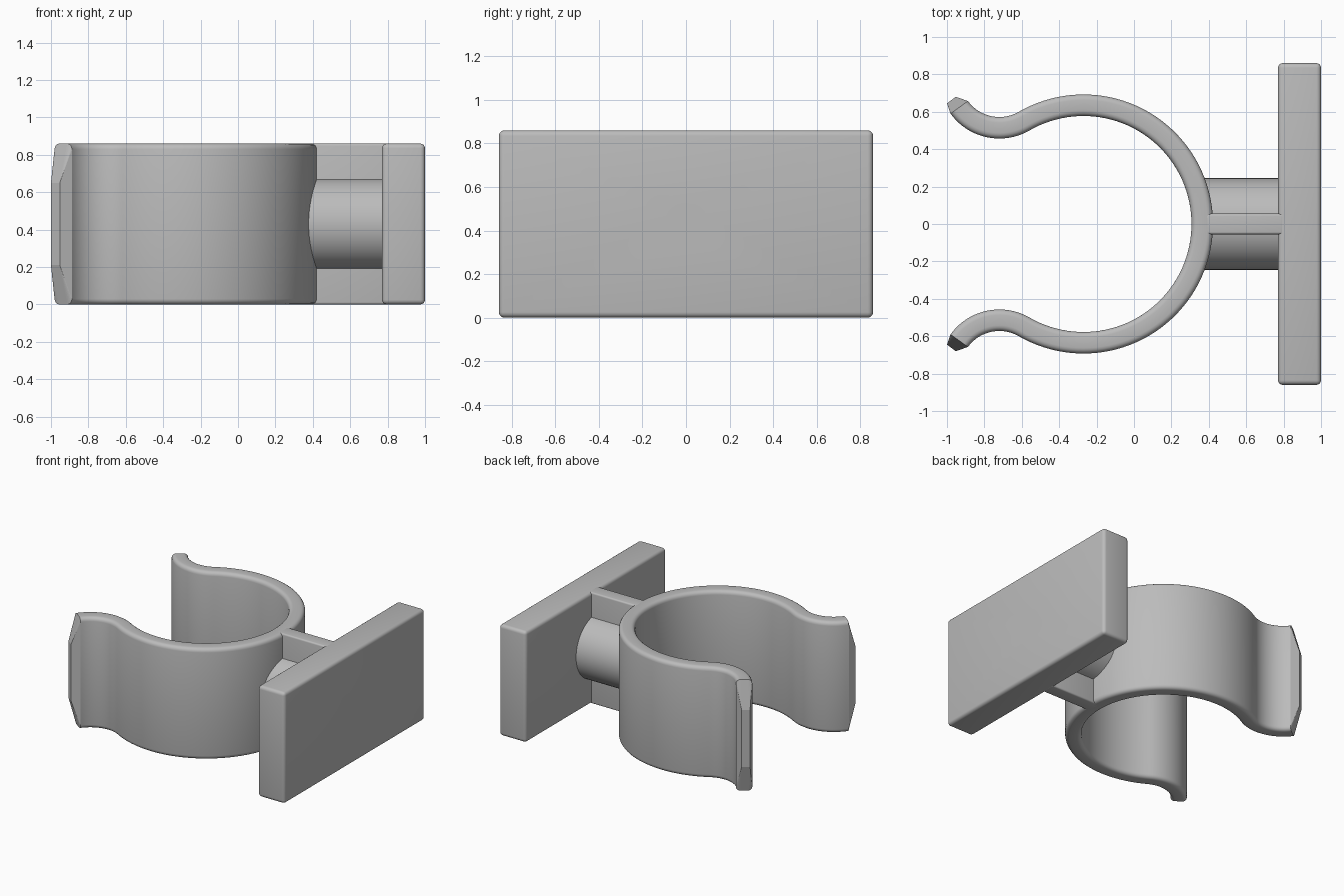
import bpy, bmesh
from math import sin, cos, pi, radians
from mathutils import Vector, Matrix

cube = bpy.data.objects.get("Cube")
if cube:
    bpy.data.objects.remove(cube, do_unlink=True)

H = 0.86            # height of every full-height part
MID = H / 2
THICK = 0.115       # clip wall thickness
RING = Vector((-0.27, 0.0))
R_RING, R_LIP = 0.635, 0.265
JOIN, LIP_END = 120, 216
ROUND = 0.03

grey = bpy.data.materials.new("grey_plastic")
grey.use_nodes = True
colour = (0.5, 0.5, 0.5, 1)
grey.diffuse_color = colour
grey.node_tree.nodes["Principled BSDF"].inputs["Base Color"].default_value = colour


def finish(name, bm, smooth=True):
    bmesh.ops.recalc_face_normals(bm, faces=bm.faces)
    mesh = bpy.data.meshes.new(name)
    bm.to_mesh(mesh)
    bm.free()
    mesh.materials.append(grey)
    ob = bpy.data.objects.new(name, mesh)
    bpy.context.collection.objects.link(ob)
    if smooth:
        activate(ob)
        bpy.ops.object.shade_smooth_by_angle(angle=radians(35))
    return ob


def activate(ob):
    bpy.ops.object.select_all(action='DESELECT')
    ob.select_set(True)
    bpy.context.view_layer.objects.active = ob


def box(name, x0, x1, width, bevel):
    bm = bmesh.new()
    bmesh.ops.create_cube(bm, size=1)
    bmesh.ops.scale(bm, vec=(x1 - x0, width, H), verts=bm.verts)
    bmesh.ops.translate(bm, vec=((x0 + x1) / 2, 0, MID), verts=bm.verts)
    bmesh.ops.bevel(bm, geom=bm.edges[:], offset=bevel, segments=4,
                    profile=0.5, affect='EDGES')
    return finish(name, bm)


def rod(name, x0, x1, radius):
    bm = bmesh.new()
    bmesh.ops.create_cone(bm, cap_ends=True, segments=64, radius1=radius,
                          radius2=radius, depth=x1 - x0)
    bm.transform(Matrix.Translation(((x0 + x1) / 2, 0, MID)) @ Matrix.Rotation(pi / 2, 4, 'Y'))
    return finish(name, bm)


def polar(deg):
    return Vector((cos(radians(deg)), sin(radians(deg))))


# Clip centre line: half ring, then a reversed arc for the lip
lip_centre = RING + polar(JOIN) * (R_RING + R_LIP)
half = []
for i in range(41):
    n = polar(JOIN * i / 40)
    half.append((RING + n * R_RING, n))
for i in range(1, 21):
    start = JOIN + 180
    n = polar(start + (LIP_END - start) * i / 20)
    half.append((lip_centre + n * R_LIP, -n))
flip = Vector((1, -1))
path = [(p * flip, n * flip) for p, n in reversed(half[1:])] + half

# Rounded rectangle section swept along the centre line
section = []
for k, (sx, sz) in enumerate([(1, 1), (-1, 1), (-1, -1), (1, -1)]):
    for j in range(5):
        d = polar(90 * k + 22.5 * j) * ROUND
        section.append((sx * (THICK / 2 - ROUND) + d.x, MID + sz * (MID - ROUND) + d.y))
bm = bmesh.new()
rows = [[bm.verts.new((*(p + n * u), z)) for u, z in section] for p, n in path]
count = len(section)
for a, b in zip(rows, rows[1:]):
    for i in range(count):
        j = (i + 1) % count
        bm.faces.new((a[i], a[j], b[j], b[i]))
bm.faces.new(rows[0])
bm.faces.new(rows[-1])
clip = finish("clip_band", bm)

# Tapered tips closing the lips
end, normal = path[-1]
for name, side in (("front_tip", -1), ("back_tip", 1)):
    bm = bmesh.new()
    for u, z in section:
        q = end + normal * u
        bm.verts.new((q.x, q.y * side, z))
    for x, y in ((-1.0, 0.645), (-0.953, 0.68)):
        for z in (0.21, H - 0.21):
            bm.verts.new((x, y * side, z))
    bmesh.ops.convex_hull(bm, input=bm.verts[:])
    finish(name, bm, smooth=False)

# Mounting plate, web and round boss
plate = box("mounting_plate", 0.77, 1.0, 1.72, 0.025)
web = box("web", 0.36, 0.80, 0.11, 0.012)
boss = rod("boss", 0.35, 0.80, 0.245)

# Screw hole running through plate, boss and clip wall
cutter = rod("hole_cutter", 0.2, 1.1, 0.095)
cutter.hide_render = True
for ob in (clip, plate, web, boss):
    mod = ob.modifiers.new("hole", 'BOOLEAN')
    mod.operation = 'DIFFERENCE'
    mod.solver = 'EXACT'
    mod.object = cutter
    activate(ob)
    bpy.ops.object.modifier_apply(modifier=mod.name)
    bpy.ops.object.shade_smooth_by_angle(angle=radians(35))
bpy.data.objects.remove(cutter, do_unlink=True)
